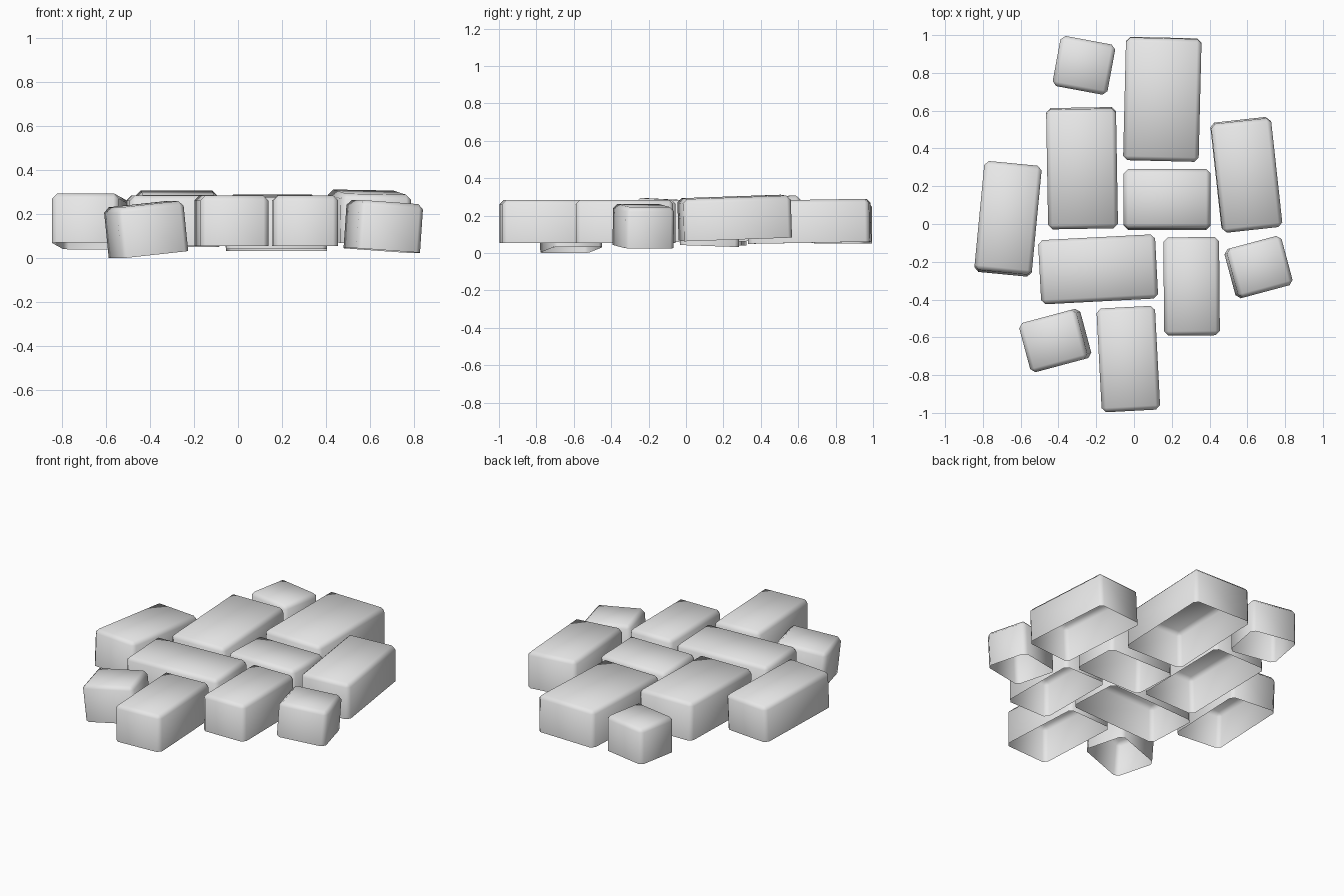
import bpy
import bmesh
from math import radians
from mathutils import Euler, Matrix, Vector

# Remove the default object only
default_cube = bpy.data.objects.get("Cube")
if default_cube:
    bpy.data.objects.remove(default_cube, do_unlink=True)

# Single flat colour for all stones
stone_grey = bpy.data.materials.new("stone_grey")
stone_grey.use_nodes = True
colour = (0.8, 0.8, 0.8, 1)
stone_grey.diffuse_color = colour
stone_grey.node_tree.nodes["Principled BSDF"].inputs["Base Color"].default_value = colour


def paving_stone(name, centre, size, turn, pitch=0, roll=0, chamfer=0.023):
    """Block with an open underside and chamfered upper and corner edges."""
    bm = bmesh.new()
    bmesh.ops.create_cube(bm, size=1)
    bmesh.ops.scale(bm, vec=Vector(size), verts=bm.verts)

    # Open the underside
    bm.normal_update()
    underside = [face for face in bm.faces if face.normal.z < -0.5]
    bmesh.ops.delete(bm, geom=underside, context="FACES")

    # Soften every edge except the open rim
    worn_edges = [edge for edge in bm.edges if not edge.is_boundary]
    bmesh.ops.bevel(bm, geom=worn_edges, offset=chamfer, segments=1,
                    profile=0.5, affect="EDGES", clamp_overlap=True)

    # Turn about the vertical, with a slight settling tilt
    tilt = Euler((radians(pitch), radians(roll), radians(turn)), "XYZ")
    bmesh.ops.transform(bm, matrix=tilt.to_matrix().to_4x4(), verts=bm.verts)

    mesh = bpy.data.meshes.new(name)
    bm.to_mesh(mesh)
    bm.free()
    mesh.shade_smooth()
    mesh.materials.append(stone_grey)
    stone = bpy.data.objects.new(name, mesh)
    stone.matrix_world = Matrix.Translation(centre)
    bpy.context.collection.objects.link(stone)
    return stone


# Large stones
paving_stone("back_large_stone", (0.15, 0.66, 0.17), (0.4, 0.65, 0.23), -1.4, pitch=1)
paving_stone("back_right_long_stone", (-0.275, 0.295, 0.18), (0.37, 0.635, 0.235), 1, pitch=2)
paving_stone("left_long_stone", (0.595, 0.26, 0.188), (0.32, 0.58, 0.225), 6.3, pitch=2, roll=1)
paving_stone("right_long_stone", (-0.667, 0.028, 0.168), (0.305, 0.58, 0.225), -5.5, pitch=-3)
paving_stone("centre_wide_stone", (-0.19, -0.24, 0.17), (0.62, 0.34, 0.23), 3)

# Medium stones
paving_stone("centre_stone", (0.175, 0.13, 0.155), (0.46, 0.315, 0.235), 0, pitch=-2)
paving_stone("front_left_stone", (0.305, -0.33, 0.17), (0.295, 0.52, 0.23), 0.5)
paving_stone("front_stone", (-0.03, -0.715, 0.17), (0.31, 0.55, 0.23), 3)

# Small corner stones
paving_stone("back_small_stone", (-0.265, 0.84, 0.16), (0.295, 0.27, 0.22), -10.5)
paving_stone("front_right_small_stone", (-0.418, -0.617, 0.131), (0.315, 0.27, 0.23), 15, roll=-6)
paving_stone("left_small_stone", (0.66, -0.228, 0.145), (0.3, 0.27, 0.22), 15, roll=4)
